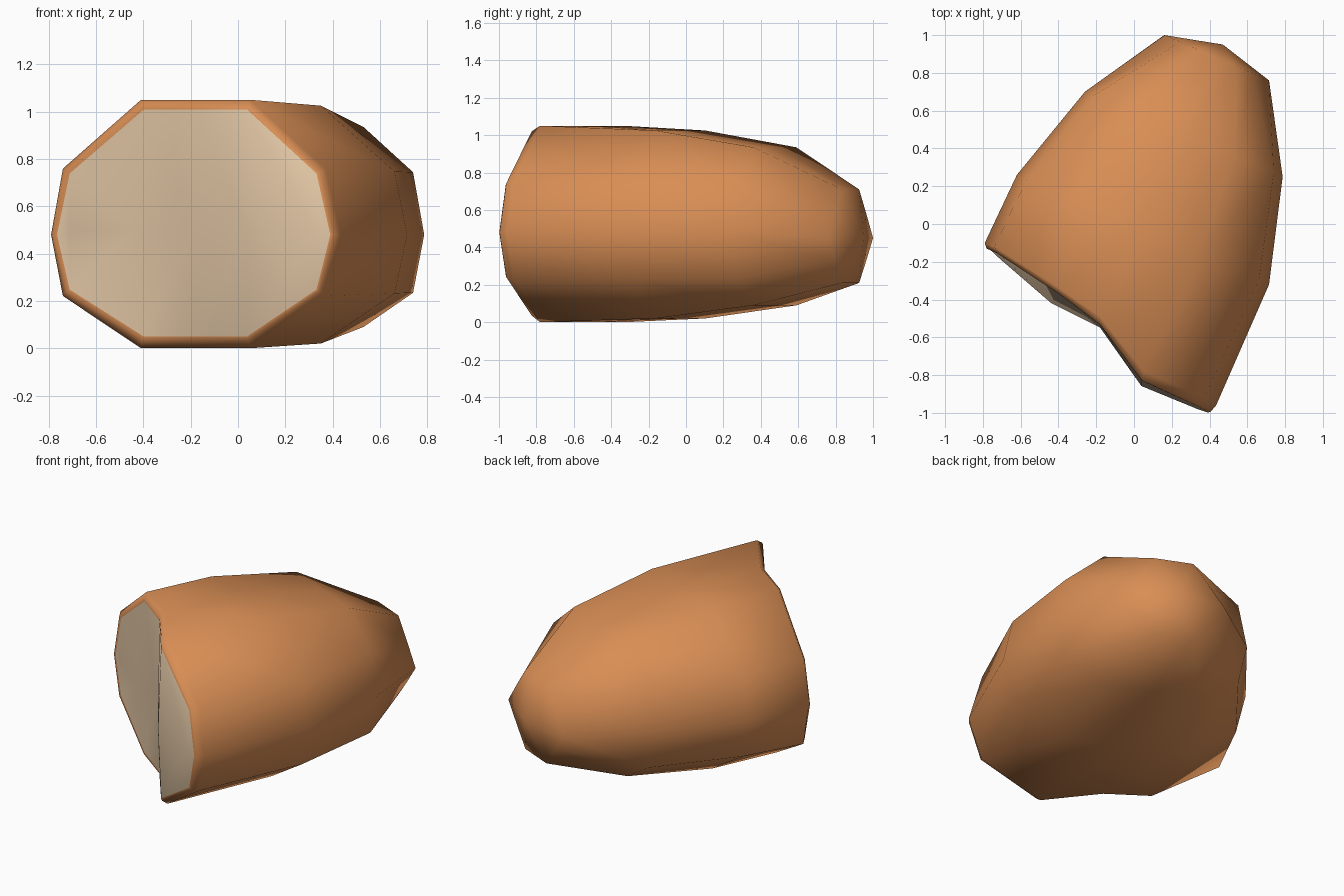
import bpy, bmesh

if "Cube" in bpy.data.objects:
    bpy.data.objects.remove(bpy.data.objects["Cube"])

def material(name, rgb):
    m = bpy.data.materials.new(name)
    m.diffuse_color = (*rgb, 1)
    m.use_nodes = True
    m.node_tree.nodes["Principled BSDF"].inputs["Base Color"].default_value = m.diffuse_color
    return m

skin = material("orange_brown_skin", (0.69, 0.27, 0.09))
cream = material("pale_cut_cream", (0.77, 0.575, 0.38))

# Cross-section: (column, height factor) around the 12-sided ring
COLS = [0, 1, 2, 3, 4, 5, 6, 5, 4, 3, 2, 1]
N = len(COLS)

def ring(bm, line, lo, mid, hi, v1=.49, v2=-.54):
    """Ring of vertices; line gives the plan position of each column."""
    vs = [0, v1, 1, 1, 1, v1, 0, v2, -1, -1, -1, v2]
    return [bm.verts.new((*line[c], mid + v * ((hi - mid) if v > 0 else (mid - lo))))
            for c, v in zip(COLS, vs)]

def straight(a, b, u1, u2):
    """Seven columns on a straight plan line, symmetric about its middle."""
    return [(a[0] + (b[0] - a[0]) * u, a[1] + (b[1] - a[1]) * u)
            for u in (0, u1, u2, .5, 1 - u2, 1 - u1, 1)]

# Plan lines of the stepped cut: outer edge, bevelled lip, border of the cut face
outer = [(-.79, -.10), (-.74, -.12), (-.41, -.33), (-.18, -.49),
         (.05, -.78), (.37, -.92), (.435, -.96)]
lip = [(-.78, -.13), (-.725, -.155), (-.405, -.365), (-.18, -.53),
       (.045, -.825), (.345, -.96), (.405, -.995)]
border = [(-.18 + (x + .18) * .975, y - .003) for x, y in lip]

# Rounded body with bevelled lip
bm = bmesh.new()
rings = [
    ring(bm, border, .05, .48, 1.008),
    ring(bm, lip, .035, .48, 1.02),
    ring(bm, outer, 0, .48, 1.05),
    ring(bm, straight((-.62, .26), (.715, -.32), .04, .273), .02, .48, 1.025),
    ring(bm, straight((-.26, .70), (.787, .25), .045, .245), .09, .48, .935, .58, -.63),
    ring(bm, straight((.16, 1.0), (.715, .76), .15, .31), .21, .45, .71, .5, -.5),
]
for a, b in zip(rings, rings[1:]):
    for i in range(N):
        j = (i + 1) % N
        bm.faces.new((a[i], a[j], b[j], b[i]))
tip = bm.verts.new((.47, .95, .455))
for i in range(N):
    bm.faces.new((rings[-1][i], rings[-1][(i + 1) % N], tip))

# Stepped cut face: strips from the upper to the lower border, with a bulging middle row
r = rings[0]
bulge = [0, .025, .05, .015, .03, .015, 0]
mid = [r[0]] + [bm.verts.new((border[c][0] - (.04 if c == 2 else 0),
                              border[c][1] - bulge[c], .5)) for c in range(1, 6)] + [r[6]]
for c in range(6):
    for side in (1, -1):
        quad = [r[side * c % N], r[side * (c + 1) % N], mid[c + 1], mid[c]]
        bm.faces.new(list(dict.fromkeys(quad))).material_index = 1

bmesh.ops.recalc_face_normals(bm, faces=bm.faces[:])
for f in bm.faces:
    f.smooth = True
me = bpy.data.meshes.new("cut_chunk")
bm.to_mesh(me)
bm.free()
me.materials.append(skin)
me.materials.append(cream)
bpy.context.collection.objects.link(bpy.data.objects.new("cut_chunk", me))
